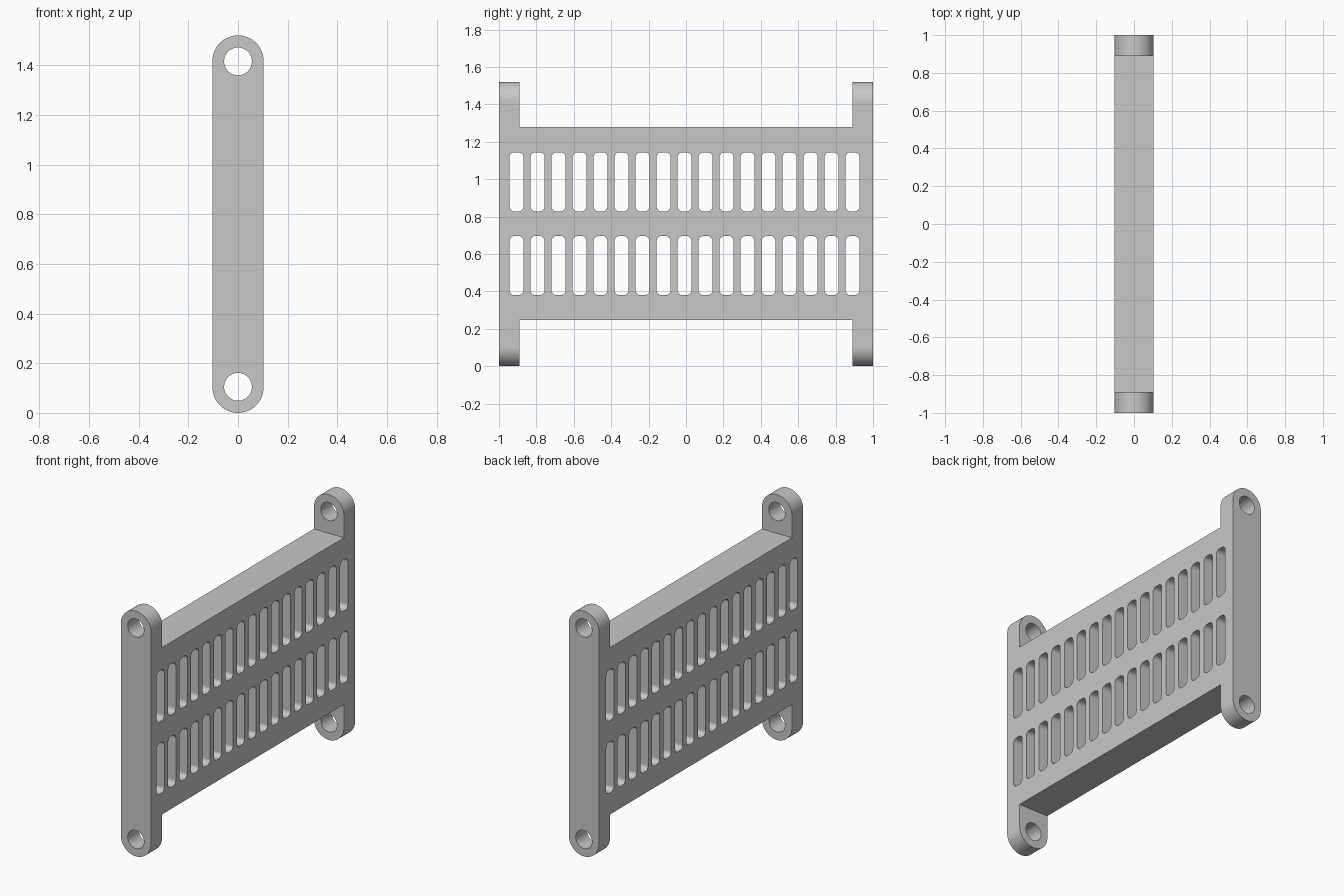
import bpy
import bmesh
import math
from mathutils import Matrix, Vector

cube = bpy.data.objects.get("Cube")
if cube:
    bpy.data.objects.remove(cube, do_unlink=True)

HEIGHT = 1.52        # overall height
HALF_W = 0.103       # half thickness of the panel, also the end radius
LEG = 0.11           # thickness of the end uprights
BODY_Z = (0.246, 1.28)
HOLE_R = 0.056
HOLE_Z = 0.105
SLOT_W, SLOT_H, SLOT_R = 0.075, 0.316, 0.027
SLOT_PITCH, SLOT_FIRST = 0.1123, -0.906
SLOT_ROWS = (0.538, 0.986)

grey = bpy.data.materials.new("light grey")
grey.use_nodes = True
colour = (0.58, 0.58, 0.58, 1)
grey.diffuse_color = colour
grey.node_tree.nodes["Principled BSDF"].inputs["Base Color"].default_value = colour


def rounded_rect(cu, cv, w, h, r, steps):
    """Closed 2D outline of a rectangle with rounded corners."""
    pts = []
    for k, (su, sv) in enumerate(((1, 1), (-1, 1), (-1, -1), (1, -1))):
        for i in range(steps + 1):
            a = math.pi / 2 * (k + i / steps)
            p = (cu + su * (w / 2 - r) + r * math.cos(a),
                 cv + sv * (h / 2 - r) + r * math.sin(a))
            if not pts or math.dist(p, pts[-1]) > 1e-5:
                pts.append(p)
    if math.dist(pts[0], pts[-1]) < 1e-5:
        pts.pop()
    return pts


def extrude_profile(name, loops, to_3d, depth):
    """Fill the first loop minus the others and extrude it along depth."""
    bm = bmesh.new()
    edges = []
    for loop in loops:
        vs = [bm.verts.new(to_3d(u, v)) for u, v in loop]
        edges += [bm.edges.new((vs[i - 1], vs[i])) for i in range(len(vs))]
    bmesh.ops.triangle_fill(bm, edges=edges, use_beauty=True)
    ext = bmesh.ops.extrude_face_region(bm, geom=bm.faces[:])
    moved = [g for g in ext["geom"] if isinstance(g, bmesh.types.BMVert)]
    bmesh.ops.translate(bm, verts=moved, vec=depth)
    bmesh.ops.recalc_face_normals(bm, faces=bm.faces)
    me = bpy.data.meshes.new(name)
    bm.to_mesh(me)
    bm.free()
    me.materials.append(grey)
    ob = bpy.data.objects.new(name, me)
    bpy.context.collection.objects.link(ob)
    return ob


# Side outline: wide panel between two uprights, with two rows of slots
inner = 1 - LEG
lo, hi = BODY_Z
outline = [(-1, -0.1), (-inner, -0.1), (-inner, lo), (inner, lo),
           (inner, -0.1), (1, -0.1), (1, HEIGHT + 0.1), (inner, HEIGHT + 0.1),
           (inner, hi), (-inner, hi), (-inner, HEIGHT + 0.1), (-1, HEIGHT + 0.1)]
slots = [rounded_rect(SLOT_FIRST + i * SLOT_PITCH, z, SLOT_W, SLOT_H, SLOT_R, 6)
         for z in SLOT_ROWS for i in range(17)]
panel = extrude_profile("slotted_panel", [outline] + slots,
                        lambda u, v: (-0.2, u, v), Vector((0.4, 0, 0)))

# End outline: capsule with a bolt hole at each end
capsule = rounded_rect(0, HEIGHT / 2, 2 * HALF_W, HEIGHT, HALF_W, 16)
holes = [rounded_rect(0, z, 2 * HOLE_R, 2 * HOLE_R, HOLE_R, 10)
         for z in (HOLE_Z, HEIGHT - HOLE_Z)]
envelope = extrude_profile("end_envelope", [capsule] + holes,
                           lambda u, v: (u, -1.1, v), Vector((0, 2.2, 0)))

# Keep only what both outlines share
mod = panel.modifiers.new("round_ends", "BOOLEAN")
mod.operation = "INTERSECT"
mod.solver = "EXACT"
mod.object = envelope
bpy.context.view_layer.objects.active = panel
panel.select_set(True)
envelope.select_set(False)
bpy.ops.object.modifier_apply(modifier=mod.name)
bpy.data.objects.remove(envelope, do_unlink=True)

# Smooth the curved walls, keep hard edges and flat faces clean
bpy.ops.object.shade_smooth_by_angle(angle=math.radians(30))
weighted = panel.modifiers.new("flat_normals", "WEIGHTED_NORMAL")
weighted.keep_sharp = True
